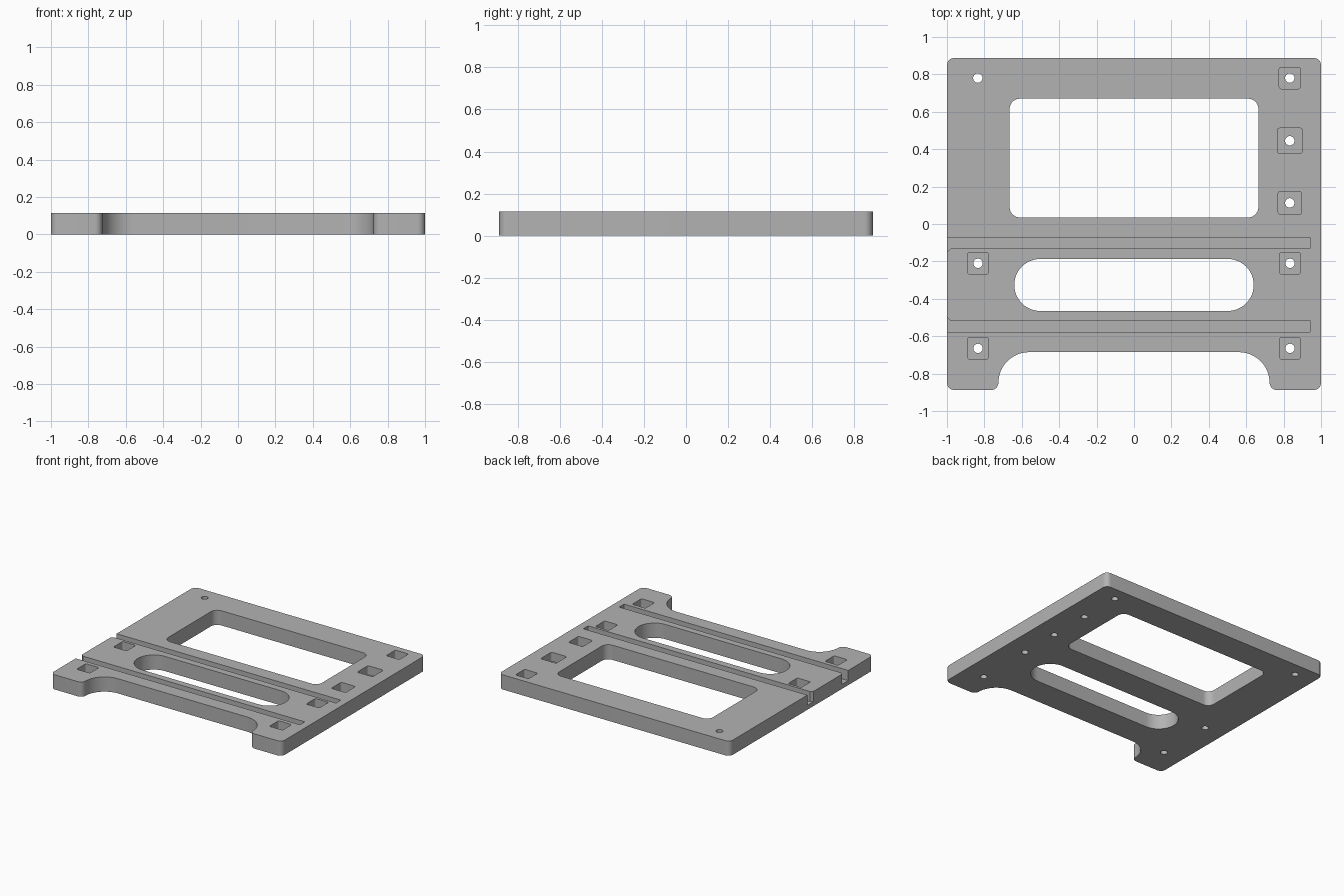
import bpy
import bmesh
import math
from mathutils import Vector

cube = bpy.data.objects.get("Cube")
if cube:
    bpy.data.objects.remove(cube, do_unlink=True)

THICK = 0.115
POCKET_FLOOR = 0.045
GROOVE_FLOOR = 0.035

grey = bpy.data.materials.new("plain grey")
grey.use_nodes = True
colour = (0.45, 0.45, 0.45, 1)
grey.diffuse_color = colour
grey.node_tree.nodes["Principled BSDF"].inputs["Base Color"].default_value = colour


def fillet(corners, steps=12):
    """Round each (x, y, radius) corner of a counter-clockwise outline."""
    out = []
    n = len(corners)
    for i, (x, y, r) in enumerate(corners):
        p = Vector((x, y))
        if r == 0:
            out.append(p)
            continue
        a = (Vector(corners[i - 1][:2]) - p).normalized()
        b = (Vector(corners[(i + 1) % n][:2]) - p).normalized()
        half = a.angle(b) / 2
        centre = p + (a + b).normalized() * (r / math.sin(half))
        start = p + a * (r / math.tan(half)) - centre
        end = p + b * (r / math.tan(half)) - centre
        sweep = math.atan2(start.x * end.y - start.y * end.x, start.dot(end))
        for k in range(steps + 1):
            t = sweep * k / steps
            c, s = math.cos(t), math.sin(t)
            out.append(centre + Vector((start.x * c - start.y * s, start.x * s + start.y * c)))
    return out


def prism(name, outline, z0, z1):
    bm = bmesh.new()
    base = bm.faces.new([bm.verts.new((p[0], p[1], z0)) for p in outline])
    top = bmesh.ops.extrude_face_region(bm, geom=[base])["geom"]
    bmesh.ops.translate(bm, vec=(0, 0, z1 - z0),
                        verts=[v for v in top if isinstance(v, bmesh.types.BMVert)])
    bmesh.ops.recalc_face_normals(bm, faces=bm.faces)
    mesh = bpy.data.meshes.new(name)
    bm.to_mesh(mesh)
    bm.free()
    mesh.materials.append(grey)
    obj = bpy.data.objects.new(name, mesh)
    bpy.context.collection.objects.link(obj)
    return obj


def rectangle(x0, x1, y0, y1, r):
    return fillet([(x0, y0, r), (x1, y0, r), (x1, y1, r), (x0, y1, r)])


# Plate outline with the wide notch at the front
EDGE, FRONT = 0.04, -0.888
right_half = [(0.725, -0.685, 0.165), (0.725, FRONT, EDGE), (1, FRONT, EDGE), (1, 0.888, EDGE)]
left_half = [(-x, y, r) for x, y, r in reversed(right_half)]
plate = prism("mounting_plate", fillet(right_half + left_half), 0, THICK)

bpy.context.view_layer.objects.active = plate
plate.select_set(True)


def cut(name, outline, z0=-0.1):
    cutter = prism(name, outline, z0, THICK + 0.1)
    cutter.hide_render = True
    mod = plate.modifiers.new(name, "BOOLEAN")
    mod.operation = "DIFFERENCE"
    mod.solver = "EXACT"
    mod.object = cutter
    bpy.ops.object.modifier_apply(modifier=name)
    bpy.data.objects.remove(cutter, do_unlink=True)


# Large through openings
cut("window", rectangle(-0.665, 0.665, 0.035, 0.67, 0.055))
cut("long_slot", rectangle(-0.64, 0.64, -0.465, -0.187, 0.1385))

# Grooves open at the right-hand edge, each mouth flared toward the slot
for name, y, side in (("rear_groove", -0.102, -1), ("front_groove", -0.547, 1)):
    w = 0.03 * side
    lip = 0.0475 * side
    outline = [(-1.02, y - w), (0.94, y - w), (0.94, y + w),
               (-0.98, y + w), (-1, y + lip), (-1.02, y + lip)]
    cut(name, outline, GROOVE_FLOOR)

# Screw holes, all but one sunk in a square pocket (x, y, pocket half width)
screws = [(-0.835, 0.78, 0), (0.833, 0.78, 0.057), (0.833, 0.445, 0.067), (0.833, 0.113, 0.062)]
screws += [(s * 0.834, y, 0.057) for s in (-1, 1) for y in (-0.21, -0.665)]
for x, y, h in screws:
    if h:
        cut("pocket", rectangle(x - h, x + h, y - h, y + h, 0.012), POCKET_FLOOR)
    ring = [2 * math.pi * k / 32 for k in range(32)]
    cut("hole", [(x + 0.025 * math.cos(a), y + 0.025 * math.sin(a)) for a in ring])

bpy.ops.object.shade_smooth_by_angle(angle=math.radians(30))
